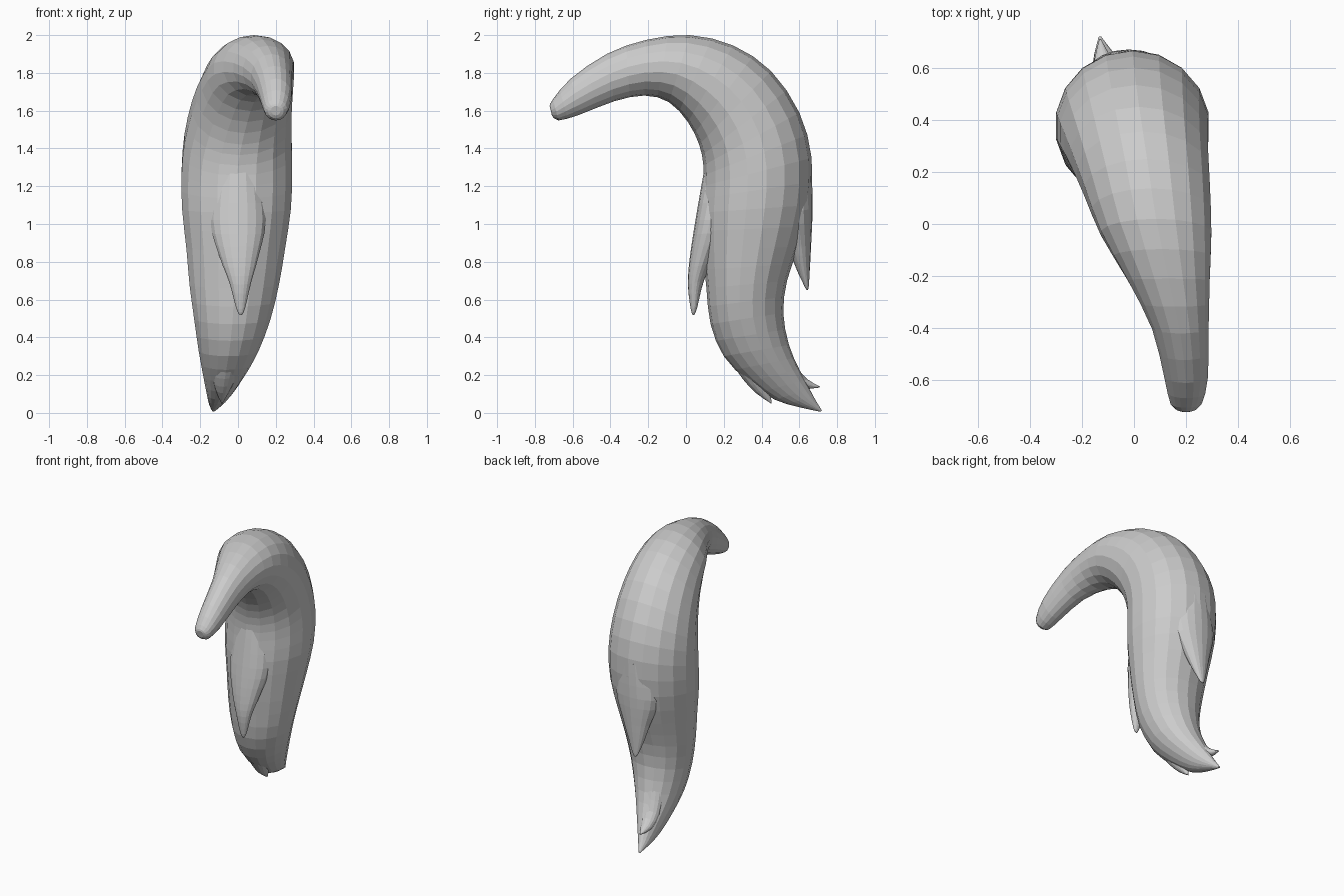
import bpy, bmesh, math
from mathutils import Vector

SIDES = 18


def spline(a, b, c, d, t):
    # Catmull-Rom interpolation of a whole section
    return [0.5 * (2*q + (r-p)*t + (2*p-5*q+4*r-s)*t*t + (3*q-p-3*r+s)*t**3)
            for p, q, r, s in zip(a, b, c, d)]


def loft(name, sections, steps=2):
    """Section: outer y, outer z, inner y, inner z, centre x, half width."""
    n = len(sections)
    rows = []
    for i in range(n - 1):
        quad = [sections[max(0, min(n - 1, i + k))] for k in (-1, 0, 1, 2)]
        rows += [spline(*quad, s / steps) for s in range(steps)]
    rows.append(sections[-1])
    bm = bmesh.new()
    rings = []
    for oy, oz, iy, iz, cx, hw in rows:
        mid = Vector((cx, (oy + iy) / 2, (oz + iz) / 2))
        arm = Vector((0, (oy - iy) / 2, (oz - iz) / 2))
        rings.append([bm.verts.new(mid + arm * math.cos(a) + Vector((hw * math.sin(a), 0, 0)))
                      for a in (2 * math.pi * k / SIDES for k in range(SIDES))])
    for r, s in zip(rings, rings[1:]):
        for k in range(SIDES):
            j = (k + 1) % SIDES
            bm.faces.new((r[k], r[j], s[j], s[k]))
    bm.faces.new(rings[0])
    bm.faces.new(rings[-1])
    bmesh.ops.recalc_face_normals(bm, faces=bm.faces)
    me = bpy.data.meshes.new(name)
    bm.to_mesh(me)
    bm.free()
    ob = bpy.data.objects.new(name, me)
    bpy.context.collection.objects.link(ob)
    return ob


# Main curled body, from the blunt end over the bend to the pointed end
loft("tail_body", [
    (-.722, 1.625, -.71, 1.575, .20, .025),
    (-.705, 1.66, -.675, 1.548, .20, .06),
    (-.61, 1.77, -.56, 1.58, .20, .085),
    (-.42, 1.90, -.38, 1.65, .178, .11),
    (-.21, 1.975, -.22, 1.68, .133, .16),
    (.02, 2.0, -.09, 1.645, .085, .215),
    (.25, 1.945, .01, 1.54, .05, .245),
    (.45, 1.81, .07, 1.42, .02, .268),
    (.60, 1.59, .092, 1.31, 0, .288),
    (.665, 1.35, .09, 1.20, -.006, .297),
    (.655, 1.10, .08, 1.06, -.008, .292),
    (.595, .88, .09, .86, -.012, .265),
    (.535, .70, .108, .66, -.02, .24),
    (.515, .53, .13, .47, -.03, .205),
    (.545, .36, .20, .30, -.05, .16),
    (.60, .23, .33, .165, -.075, .11),
    (.655, .125, .47, .07, -.10, .065),
    (.69, .06, .60, .03, -.118, .035),
    (.72, .013, .712, .006, -.13, .006)])

# Large hanging tufts in front and behind
loft("front_tuft", [
    (.095, 1.28, .30, 1.28, 0, .12),
    (.05, 1.02, .24, 1.02, 0, .15),
    (.02, .82, .16, .84, .005, .105),
    (.01, .68, .095, .70, .012, .058),
    (.025, .55, .06, .56, .014, .024),
    (.037, .517, .043, .517, .014, .005)], 3)
loft("back_tuft", [
    (.665, 1.32, .45, 1.28, -.01, .13),
    (.67, 1.08, .48, 1.05, -.02, .16),
    (.662, .88, .54, .88, -.03, .10),
    (.655, .75, .585, .76, -.04, .055),
    (.65, .67, .625, .675, -.045, .022),
    (.645, .65, .638, .65, -.045, .005)], 3)

# Small tufts beside the pointed end
loft("lower_tip_tuft", [
    (.21, .31, .40, .36, -.05, .10),
    (.30, .18, .43, .24, -.07, .07),
    (.37, .105, .44, .15, -.08, .04),
    (.45, .05, .454, .053, -.085, .004)])
loft("upper_tip_tuft", [
    (.535, .38, .42, .32, -.06, .10),
    (.58, .255, .50, .20, -.09, .075),
    (.64, .18, .59, .13, -.115, .04),
    (.71, .14, .707, .134, -.13, .004)])
